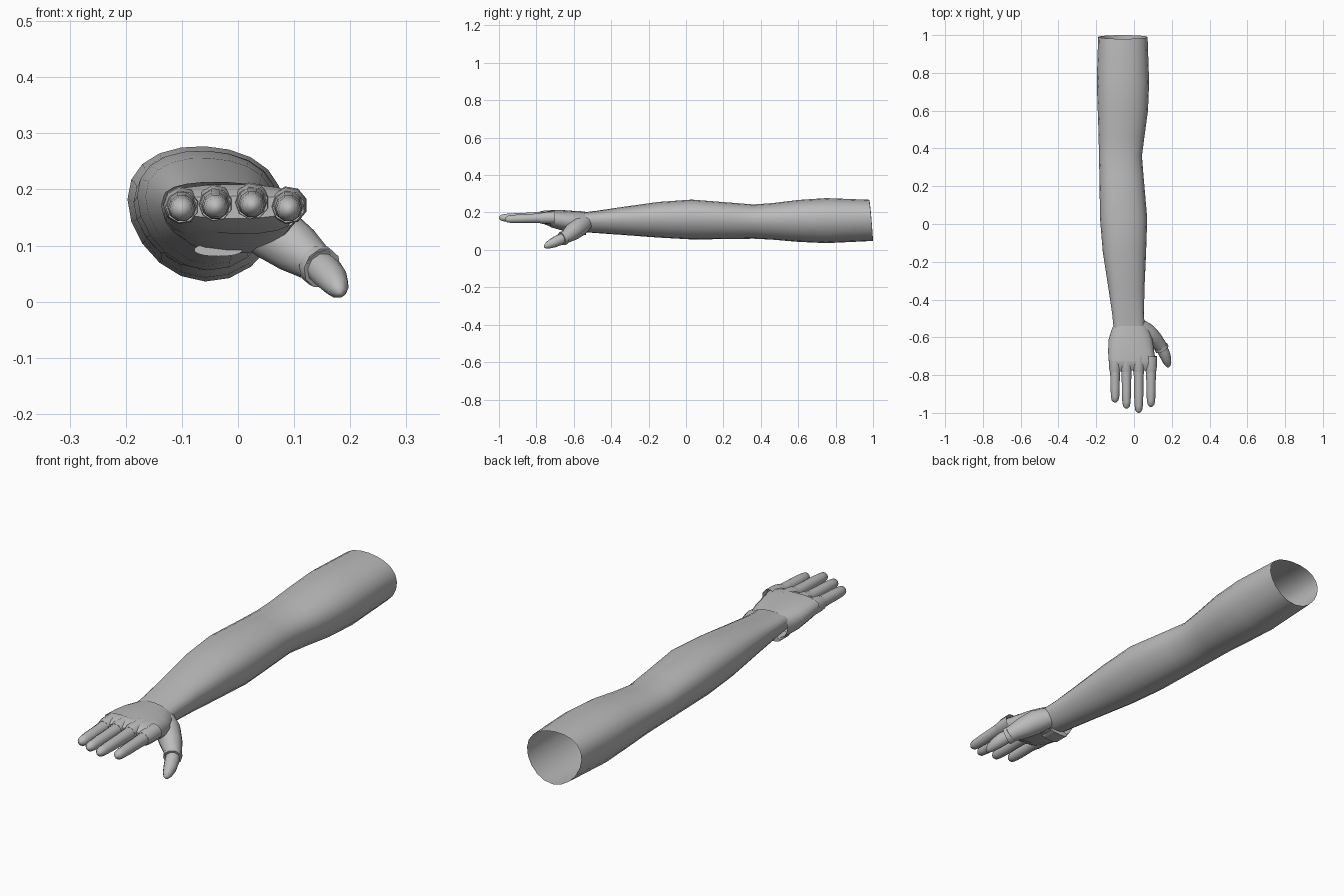
import bpy, bmesh, math
from mathutils import Vector

if "Cube" in bpy.data.objects:
    bpy.data.objects.remove(bpy.data.objects["Cube"])

skin = bpy.data.materials.new("plain grey")
skin.diffuse_color = (0.5, 0.5, 0.5, 1)
skin.use_nodes = True
skin.node_tree.nodes["Principled BSDF"].inputs["Base Color"].default_value = skin.diffuse_color


def loft(name, rings, cap_start=False, cap_end=False, angle=40):
    """Skin a list of point rings into a smooth tube."""
    bm = bmesh.new()
    loops = [[bm.verts.new(p) for p in r] for r in rings]
    n = len(loops[0])
    for a, b in zip(loops, loops[1:]):
        for i in range(n):
            j = (i + 1) % n
            bm.faces.new((a[i], a[j], b[j], b[i]))
    if cap_start:
        bm.faces.new(loops[0])
    if cap_end:
        bm.faces.new(loops[-1])
    bmesh.ops.recalc_face_normals(bm, faces=bm.faces)
    # open tubes: make sure the faces point away from the axis
    f = bm.faces[:][len(bm.faces) // 2]
    mid = sum((v.co for v in bm.verts), Vector()) / len(bm.verts)
    near = min(rings, key=lambda r: abs(sum(p[1] for p in r) / n - f.calc_center_median().y))
    mid = sum((Vector(p) for p in near), Vector()) / n
    if f.normal.dot(f.calc_center_median() - mid) < 0:
        bmesh.ops.reverse_faces(bm, faces=bm.faces)
    me = bpy.data.meshes.new(name)
    bm.to_mesh(me)
    bm.free()
    ob = bpy.data.objects.new(name, me)
    bpy.context.collection.objects.link(ob)
    me.materials.append(skin)
    bpy.context.view_layer.objects.active = ob
    ob.select_set(True)
    bpy.ops.object.shade_smooth_by_angle(angle=math.radians(angle))
    ob.select_set(False)
    return ob


def spow(v, e):
    return math.copysign(abs(v) ** e, v)


def section(y, x0, x1, z0, z1, lift=0.0, e=1.0, slant=0.0, tilt=0.0, n=20):
    """Rounded cross-section facing y, from its left/right/bottom/top limits.
    lift raises the widest level, slant leans it in y, tilt drops the +x side."""
    cx, cz, rx, rz = (x0 + x1) / 2, (z0 + z1) / 2, (x1 - x0) / 2, (z1 - z0) / 2
    pts = []
    for i in range(n):
        a = 2 * math.pi * i / n
        c, s = spow(math.cos(a), e), spow(math.sin(a), e)
        pts.append((cx + rx * c, y - slant * s,
                    cz + rz * s + lift * math.cos(a) ** 2 - tilt * c))
    return pts


def tube(name, path, n=10, angle=50):
    """Round tube through (x, y, z, radius) points, closed at its far end."""
    rings = []
    for i, p in enumerate(path):
        a, b = path[max(i - 1, 0)], path[min(i + 1, len(path) - 1)]
        d = (Vector(b[:3]) - Vector(a[:3])).normalized()
        u = d.cross(Vector((0, 0, 1))).normalized()
        v = u.cross(d)
        rings.append([Vector(p[:3]) + p[3] * (math.cos(t) * u + math.sin(t) * v)
                      for t in (2 * math.pi * k / n for k in range(n))])
    return loft(name, rings, cap_end=True, angle=angle)


# bare arm, open at the shoulder: y, left, right, bottom, top
ARM = [(0.99, -0.19, 0.072, 0.048, 0.268), (0.75, -0.197, 0.08, 0.036, 0.277),
       (0.60, -0.192, 0.074, 0.043, 0.267), (0.46, -0.187, 0.055, 0.055, 0.25),
       (0.36, -0.186, 0.042, 0.060, 0.243), (0.26, -0.183, 0.050, 0.058, 0.251),
       (0.03, -0.180, 0.070, 0.056, 0.269), (-0.15, -0.165, 0.064, 0.066, 0.256),
       (-0.35, -0.134, 0.055, 0.081, 0.228), (-0.48, -0.115, 0.053, 0.090, 0.208),
       (-0.58, -0.105, 0.058, 0.098, 0.196)]
loft("arm", [section(*r, lift=0.02, slant=0.01 if i == 0 else 0, tilt=0.006)
             for i, r in enumerate(ARM)])

# fingerless glove over the palm, open at the wrist
GLOVE = [(-0.54, -0.111, 0.066, 0.086, 0.205), (-0.57, -0.122, 0.085, 0.086, 0.207),
         (-0.61, -0.134, 0.098, 0.094, 0.209), (-0.67, -0.137, 0.106, 0.106, 0.213),
         (-0.725, -0.135, 0.115, 0.122, 0.212)]
loft("glove", [section(*r, lift=0.006, e=0.85, tilt=0.006) for r in GLOVE])

# hand showing past the glove's edge
HAND = [(-0.66, -0.132, 0.102, 0.110, 0.208), (-0.725, -0.132, 0.112, 0.125, 0.209),
        (-0.755, -0.126, 0.112, 0.136, 0.200), (-0.775, -0.115, 0.102, 0.148, 0.188)]
loft("knuckles", [section(*r, lift=0.004, e=0.8) for r in HAND], cap_end=True)

# four fingers, each with a short glove sleeve: x, tip y, height
FINGERS = [("little", -0.100, -0.945, 0.164), ("ring", -0.040, -0.978, 0.168),
           ("middle", 0.025, -1.0, 0.171), ("index", 0.090, -0.968, 0.164)]
for name, x, tip, z in FINGERS:
    length = tip + 0.72
    prof = [(0, 0.029), (0.22, 0.027), (0.5, 0.0245), (0.65, 0.0245),
            (0.86, 0.022), (0.95, 0.018), (0.99, 0.009), (1.0, 0.003)]
    tube(name + "_finger", [(x, -0.72 + length * t, z + 0.008 - 0.008 * t, r)
                            for t, r in prof])
    tube(name + "_sleeve", [(x, -0.70, z + 0.008, 0.034), (x, -0.755, z + 0.007, 0.033),
                            (x, -0.782, z + 0.005, 0.029), (x, -0.782, z + 0.005, 0.024)], n=9)

# thumb base in the glove, its rim and the bare thumb
tube("thumb_sleeve", [(0.02, -0.54, 0.145, 0.044), (0.065, -0.575, 0.122, 0.052),
                      (0.105, -0.610, 0.093, 0.046), (0.135, -0.640, 0.071, 0.036),
                      (0.149, -0.662, 0.060, 0.034), (0.149, -0.662, 0.060, 0.026)], n=12)
tube("thumb_rim", [(0.141, -0.648, 0.066, 0.034), (0.142, -0.650, 0.065, 0.038),
                   (0.150, -0.664, 0.060, 0.037), (0.150, -0.664, 0.060, 0.027)], n=10)
tube("thumb", [(0.140, -0.645, 0.067, 0.028), (0.158, -0.680, 0.052, 0.030),
               (0.170, -0.710, 0.038, 0.027), (0.178, -0.738, 0.025, 0.020),
               (0.182, -0.753, 0.017, 0.011), (0.183, -0.758, 0.014, 0.003)])

# strap bridging the glove's opening under the wrist
loft("wrist_strap", [section(y, -0.078, 0.008, 0.081, 0.104, e=0.9)
                     for y in (-0.535, -0.56, -0.60)], cap_start=True, cap_end=True)
